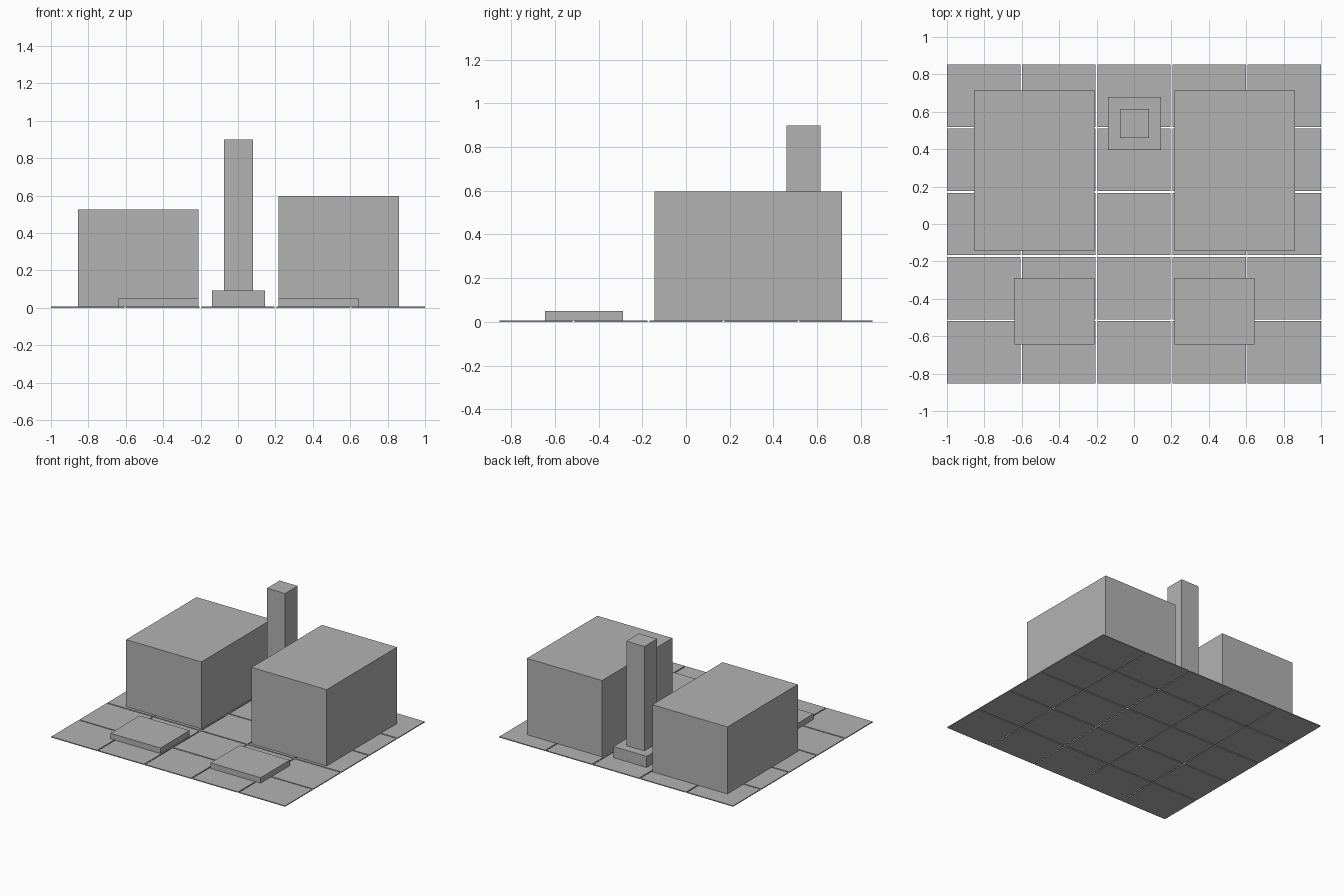
import bpy

if "Cube" in bpy.data.objects:
    bpy.data.objects.remove(bpy.data.objects["Cube"])

# One plain grey for everything
grey = bpy.data.materials.new("plain_grey")
grey.diffuse_color = (0.45, 0.45, 0.45, 1)
grey.use_nodes = True
grey.node_tree.nodes["Principled BSDF"].inputs["Base Color"].default_value = grey.diffuse_color


def box(name, x0, x1, y0, y1, z0, z1):
    bpy.ops.mesh.primitive_cube_add(
        size=1, location=((x0 + x1) / 2, (y0 + y1) / 2, (z0 + z1) / 2))
    ob = bpy.context.object
    ob.name = name
    ob.scale = (x1 - x0, y1 - y0, z1 - z0)
    bpy.ops.object.transform_apply(location=False, rotation=False, scale=True)
    ob.data.materials.append(grey)
    return ob


# Ground: 5 x 5 thin tiles with narrow gaps
T = 0.007
N, GAP, HALF_X, HALF_Y = 5, 0.009, 1.0, 0.853
w = (2 * HALF_X - (N - 1) * GAP) / N
d = (2 * HALF_Y - (N - 1) * GAP) / N
for i in range(N):
    for j in range(N):
        x = -HALF_X + i * (w + GAP)
        y = -HALF_Y + j * (d + GAP)
        box(f"ground_tile_{i}_{j}", x, x + w, y, y + d, 0, T)

# Two large blocks
box("left_building", -0.855, -0.212, -0.145, 0.715, T, 0.525)
box("right_building", 0.217, 0.86, -0.145, 0.715, T, 0.597)

# Low slabs in front of them
box("left_slab", -0.64, -0.212, -0.645, -0.288, T, 0.05)
box("right_slab", 0.217, 0.645, -0.645, -0.288, T, 0.05)

# Tower on its plinth
box("tower_plinth", -0.14, 0.145, 0.395, 0.68, T, 0.093)
box("tower", -0.075, 0.08, 0.46, 0.615, 0.093, 0.9)
